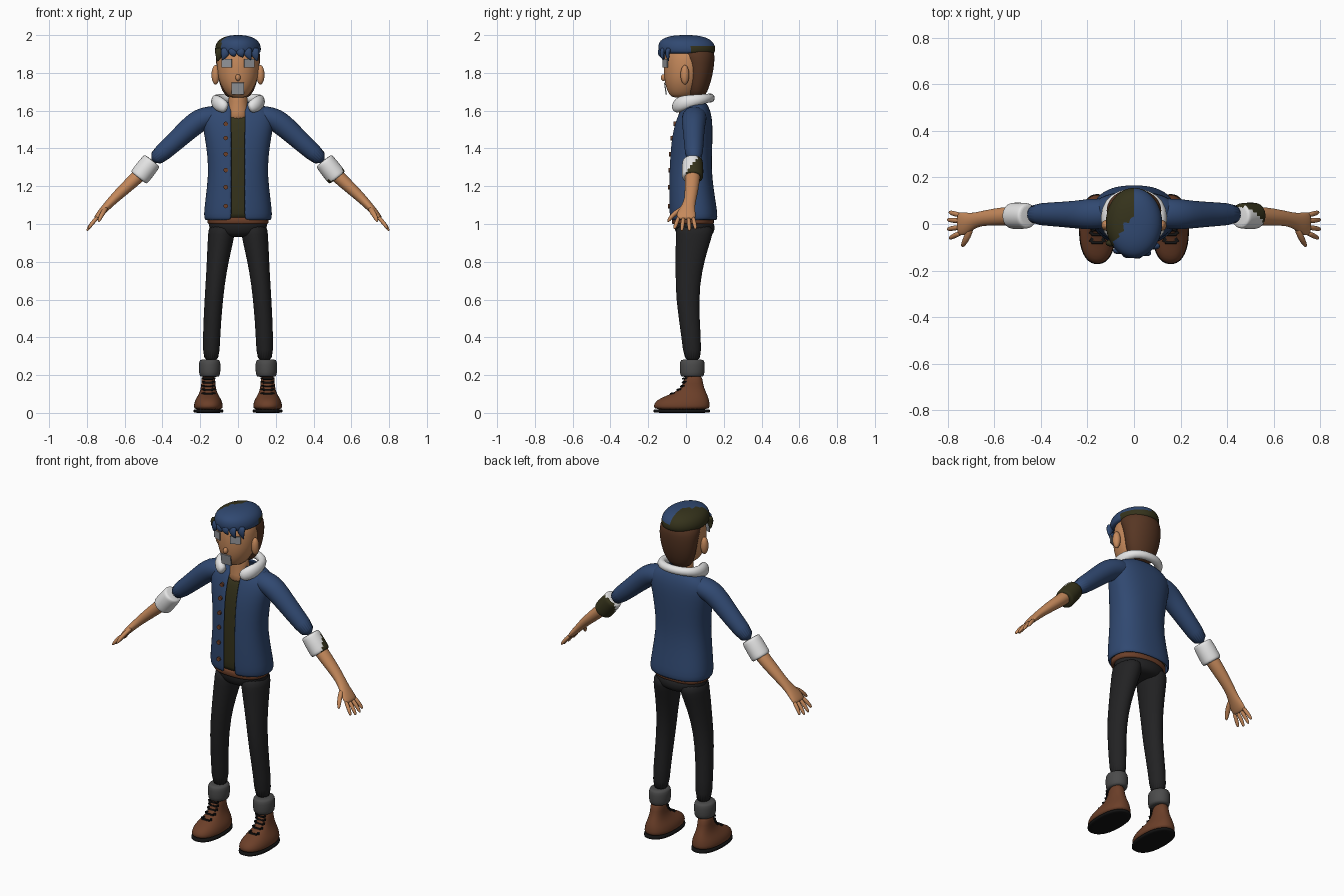
import bpy, bmesh, math
from mathutils import Vector, Matrix

COL = dict(
    skin=(0.56, 0.25, 0.105), jacket_blue=(0.03, 0.066, 0.165), fleece_white=(0.78, 0.78, 0.78),
    dark_olive=(0.035, 0.032, 0.011), trouser_black=(0.016, 0.016, 0.017), cuff_grey=(0.07, 0.07, 0.07),
    boot_brown=(0.15, 0.05, 0.022), hair_brown=(0.095, 0.037, 0.017), face_grey=(0.3, 0.31, 0.33),
    sole_black=(0.006, 0.006, 0.006))
MAT = {}
for k, c in COL.items():
    MAT[k] = bpy.data.materials.new(k)
    MAT[k].diffuse_color = (*c, 1)


def finish(name, bm, mats, rule=None, sub=0, thick=0):
    bmesh.ops.recalc_face_normals(bm, faces=bm.faces)
    for f in bm.faces:
        f.smooth = sub > 0
        if rule:
            f.material_index = int(rule(f.calc_center_median()))
    me = bpy.data.meshes.new(name)
    bm.to_mesh(me)
    bm.free()
    ob = bpy.data.objects.new(name, me)
    bpy.context.collection.objects.link(ob)
    for m in mats.split():
        me.materials.append(MAT[m])
    if thick:
        s = ob.modifiers.new("thickness", 'SOLIDIFY')
        s.thickness, s.offset = thick, -1
    if sub:
        s = ob.modifiers.new("smooth", 'SUBSURF')
        s.levels = s.render_levels = sub
    return ob


def loft(name, st, mats, n=20, ref=(1, 0, 0), t=None, p=2, gap=0, rule=None, sub=1, thick=0):
    """Skin through stations (x, y, z, half width along ref, half width across)."""
    bm, rings = bmesh.new(), []
    P = [Vector(s[:3]) for s in st]
    for i, s in enumerate(st):
        d = Vector(t) if t else (P[min(i + 1, len(P) - 1)] - P[max(i - 1, 0)]).normalized()
        u = Vector(ref)
        u = (u - d * u.dot(d)).normalized()
        v = d.cross(u)
        g = math.asin(min(1, gap / s[3]) ** (p / 2)) if gap else 0
        ring = []
        for k in range(n):
            a = -math.pi / 2 + g + (2 * math.pi - 2 * g) * k / (n - 1 if gap else n)
            c, q = math.cos(a), math.sin(a)
            ring.append(bm.verts.new(P[i] + u * s[3] * math.copysign(abs(c) ** (2 / p), c)
                                     + v * s[4] * math.copysign(abs(q) ** (2 / p), q)))
        rings.append(ring)
    for r0, r1 in zip(rings, rings[1:]):
        for k in range(n - 1 if gap else n):
            j = (k + 1) % n
            bm.faces.new((r0[k], r0[j], r1[j], r1[k]))
    if not gap:
        bm.faces.new(rings[0])
        bm.faces.new(rings[-1])
    return finish(name, bm, mats, rule, sub, thick)


UP = (0, 0, 1)


def slices(name, rows, mats, cx=0, **kw):
    """Upright body from rows (z, front y, back y, half width)."""
    return loft(name, [(cx, (a + b) / 2, z, r, (b - a) / 2) for z, a, b, r in rows], mats, t=UP, **kw)


def ball(name, c, r, mat):
    bm = bmesh.new()
    bmesh.ops.create_uvsphere(bm, u_segments=16, v_segments=10, radius=1,
                              matrix=Matrix.Translation(c) @ Matrix.Diagonal((*r, 1)))
    return finish(name, bm, mat, sub=1)


def box(name, c, size, mat, rz=0, rx=0):
    bm = bmesh.new()
    M = Matrix.Translation(c) @ Matrix.Rotation(rz, 4, 'Z') @ Matrix.Rotation(rx, 4, 'X')
    bmesh.ops.create_cube(bm, size=1, matrix=M @ Matrix.Diagonal((*size, 1)))
    return finish(name, bm, mat)


# Torso: open jacket, shirt, belt, hips
coat = [(1.02, -.085, .165, .177), (1.05, -.09, .168, .182), (1.12, -.092, .157, .174), (1.25, -.092, .137, .158),
        (1.35, -.087, .137, .16), (1.46, -.078, .141, .176), (1.54, -.058, .14, .192), (1.59, -.038, .132, .187),
        (1.625, -.01, .118, .145), (1.65, .0, .1, .09)]
slices("jacket", coat, "jacket_blue", n=36, p=2.4, gap=.035, thick=.012)
slices("shirt", [(z, a + .016, b - .018, r - .018) for z, a, b, r in coat[:8]], "dark_olive", n=28, p=2.4)
slices("belt", [(z, -.076, .148, .162) for z in (.998, 1.003, 1.033, 1.038)], "boot_brown", n=28, p=2.4)
slices("hips", [(.93, -.03, .12, .09), (.95, -.055, .15, .14), (.99, -.066, .155, .158), (1.03, -.066, .14, .158)],
       "trouser_black", n=28)
for z, y in ((1.53, -.056), (1.455, -.073), (1.37, -.08), (1.285, -.084), (1.195, -.087), (1.095, -.087)):
    bm = bmesh.new()
    bmesh.ops.create_cone(bm, cap_ends=True, segments=14, radius1=.012, radius2=.012, depth=.018,
                          matrix=Matrix.Translation((-.065, y, z)) @ Matrix.Rotation(math.pi / 2, 4, 'X'))
    finish("button", bm, "boot_brown")

# Fleece collar, open at the front
half = [(.055, -.055, 1.612, .022, .02), (.075, -.052, 1.62, .036, .028), (.108, -.028, 1.64, .042, .03),
        (.122, .03, 1.65, .035, .027), (.107, .09, 1.662, .026, .025), (.06, .122, 1.667, .024, .025)]
loft("collar", half + [(0, .132, 1.667, .024, .025)] + [(-s[0], *s[1:]) for s in half[::-1]],
     "fleece_white", ref=UP, n=14)

# Head and neck
slices("neck", [(1.54, -.045, .08, .07), (1.6, -.038, .075, .058), (1.65, -.035, .07, .05), (1.71, -.04, .07, .05)], "skin")
slices("head", [(1.668, -.07, .03, .035), (1.682, -.088, .05, .058), (1.72, -.106, .08, .085), (1.77, -.116, .1, .106),
                (1.83, -.119, .12, .113), (1.9, -.115, .13, .111), (1.95, -.09, .11, .09)], "skin", n=24)
ball("nose", (0, -.118, 1.775), (.014, .016, .018), "skin")
box("mouth_plate", (-.002, -.109, 1.717), (.065, .006, .062), "face_grey", rx=.15)
for s in (1, -1):
    ball("ear", (s * .119, -.006, 1.79), (.022, .024, .052), "skin")
    box("eye_plate", (s * .06, -.11, 1.85), (.058, .006, .045), "face_grey", rz=s * .42)

# Hair: brown back, two-coloured top and pointed fringe
slices("back_hair", [(1.66, .02, .09, .05), (1.70, .0, .115, .086), (1.78, .0, .141, .109), (1.86, -.02, .152, .118),
                     (1.9, -.05, .152, .12), (1.95, -.09, .14, .1)], "hair_brown", n=24)


def olive_side(c):
    edge = -.09 + .09 * min(1, max(0, (c.y + .08) / .13))
    return c.x < edge or (c.y > .02 and c.z < 1.94)


slices("top_hair", [(1.9, -.13, .14, .112), (1.908, -.142, .153, .119), (1.925, -.147, .156, .122),
                    (1.942, -.147, .154, .12), (1.962, -.142, .144, .112), (1.978, -.128, .125, .096),
                    (1.99, -.1, .098, .074), (1.997, -.07, .065, .046), (2.0, -.03, .03, .02)],
       "jacket_blue dark_olive", n=44, rule=olive_side)
for x, tip, low in ((-.098, -.108, 1.858), (-.066, -.085, 1.868), (-.028, -.012, 1.89), (.012, .028, 1.882),
                    (.05, .07, 1.868), (.088, .102, 1.86)):
    y = -.14 * math.sqrt(1 - (x / .125) ** 2)
    loft("fringe_lock", [(x, y + .012, 1.935, .028, .018), (x, y, 1.905, .026, .014),
                         ((x + tip) / 2, y + .002, 1.885 if low < 1.88 else 1.895, .017, .01),
                         (tip, y + .008, low, .002, .002)],
         "dark_olive" if x < -.09 else "jacket_blue", n=8)


def olive_cuff(c):
    return (c.y - .035) + .4 * (c.x - .49) - .6 * (c.z - 1.29) > 0


for s in (1, -1):
    def limb(name, st, mats, **kw):
        return loft(name, [(s * q[0], *q[1:]) for q in st], mats, **kw)
    Y = (0, 1, 0)

    # Arms
    limb("sleeve", [(.09, .045, 1.57, .06, .055), (.15, .045, 1.568, .066, .058), (.2, .042, 1.552, .066, .062),
                    (.25, .04, 1.515, .06, .06), (.34, .042, 1.43, .052, .051), (.46, .042, 1.325, .046, .046)],
         "jacket_blue", ref=Y)
    limb("sleeve_cuff", [(.453 + .074 * f, .035, 1.337 - .094 * f, r, r * .97) for f, r in
                         ((0, .047), (.04, .054), (.25, .056), (.45, .057), (.6, .057), (.8, .057), (.96, .056), (1, .048))],
         "fleece_white dark_olive" if s > 0 else "fleece_white", ref=Y, n=24,
         rule=olive_cuff if s > 0 else None)
    limb("forearm", [(.47, .037, 1.315, .04, .038), (.53, .035, 1.25, .041, .037), (.6, .03, 1.187, .037, .032),
                     (.66, .023, 1.13, .031, .026), (.695, .012, 1.093, .035, .022), (.725, .002, 1.06, .05, .019),
                     (.748, .0, 1.033, .051, .015), (.755, .0, 1.025, .044, .01)], "skin", ref=Y)
    for y0, y1, k in ((-.038, -.06, .86), (-.013, -.022, 1), (.013, .018, 1), (.037, .05, .88)):
        limb("finger", [(.74, y0, 1.04, .011, .012),
                        (.74 + .034 * k, (y0 + y1) / 2, 1.04 - .037 * k, .0125, .012),
                        (.74 + .055 * k, y1, 1.04 - .068 * k, .01, .009),
                        (.74 + .06 * k, y1, 1.04 - .077 * k, .005, .004)], "skin", ref=Y, n=8)
    limb("thumb", [(.695, -.005, 1.09, .016, .014), (.715, -.055, 1.06, .017, .014),
                   (.73, -.083, 1.033, .013, .012), (.738, -.098, 1.01, .006, .006)], "skin", ref=(1, 0, 1), n=8)

    # Legs with turn-ups
    limb("trouser_leg", [(.142, .036, .26, .045, .048), (.141, .028, .4, .046, .051), (.129, .006, .6, .049, .061),
                         (.114, .014, .75, .054, .07), (.097, .032, .88, .066, .088), (.087, .045, .95, .072, .1),
                         (.085, .045, 1.0, .07, .1)], "trouser_black", t=UP)
    limb("trouser_turnup", [(.15, .033, z, r, r + .009) for z, r in
                            ((.19, .046), (.196, .055), (.235, .059), (.275, .057), (.284, .048))], "cuff_grey", t=UP)

    # Boots
    slices("boot", [(.014, -.17, .125, .076), (.035, -.173, .127, .078), (.058, -.165, .125, .074),
                    (.078, -.137, .12, .064), (.098, -.085, .112, .052), (.12, -.042, .102, .043),
                    (.15, -.014, .09, .037), (.21, -.01, .085, .036)], "boot_brown", cx=s * .157, n=24, p=2.3)
    slices("boot_sole", [(0, -.168, .126, .076), (.003, -.174, .13, .08), (.017, -.174, .13, .08), (.02, -.168, .126, .076)],
           "sole_black", cx=s * .157, n=24, p=2.3)
    for z, y in ((.1, -.078), (.12, -.043), (.14, -.023), (.16, -.014), (.18, -.013)):
        box("boot_lace", (s * .157, y, z), (.05, .016, .008), "sole_black", rx=-.3)
        for e in (1, -1):
            box("lace_end", (s * .157 + e * .026, y + .009, z + .004), (.012, .02, .008), "sole_black", rz=e * .6)
